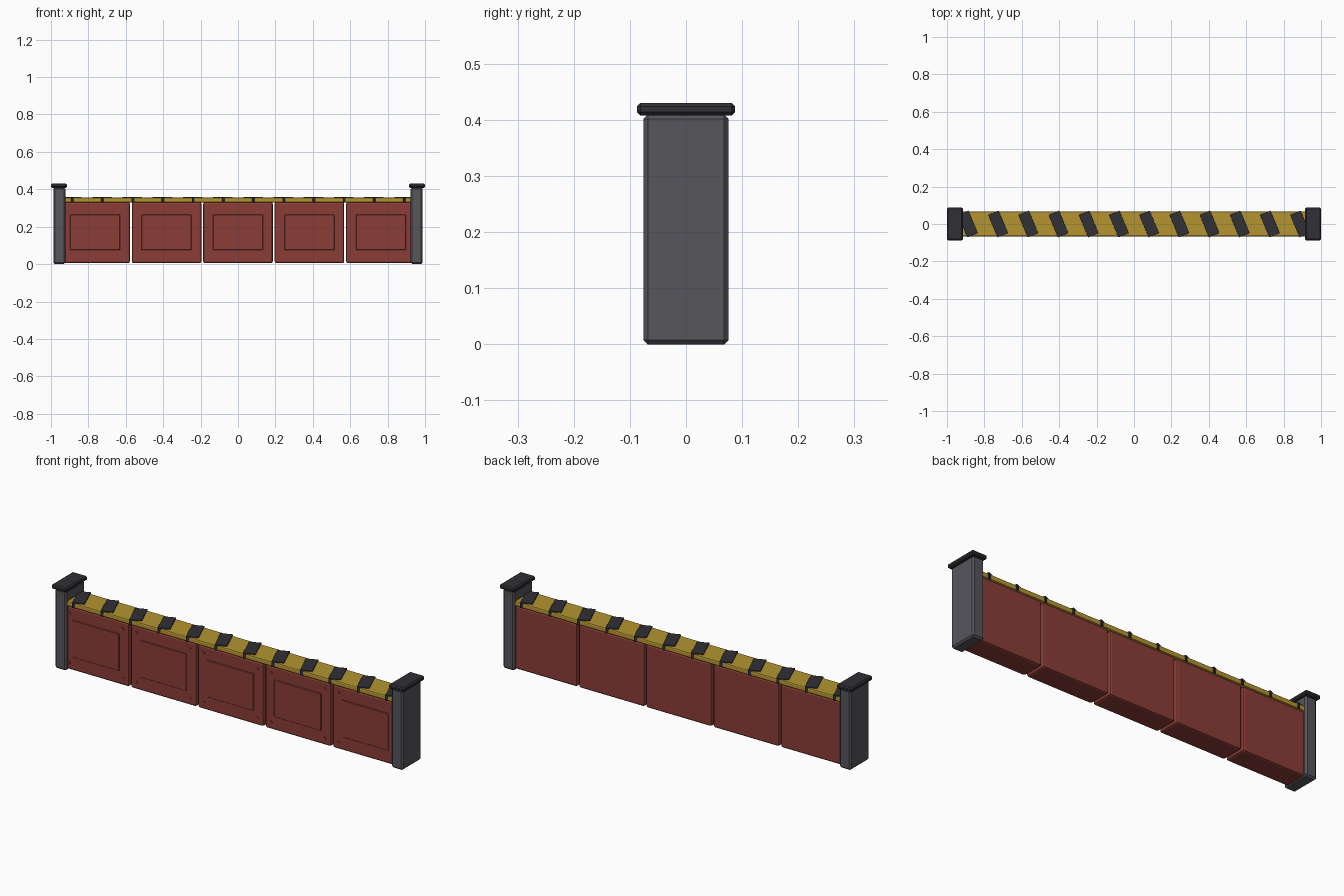
import bpy, math

if "Cube" in bpy.data.objects:
    bpy.data.objects.remove(bpy.data.objects["Cube"])


def material(name, rgb):
    m = bpy.data.materials.new(name)
    m.diffuse_color = (*rgb, 1)
    m.use_nodes = True
    m.node_tree.nodes["Principled BSDF"].inputs["Base Color"].default_value = m.diffuse_color
    return m


RED = material("barrier red", (0.26, 0.048, 0.038))
YELLOW = material("warning yellow", (0.46, 0.30, 0.03))
GREY = material("post grey", (0.092, 0.092, 0.108))
DARK = material("dark metal", (0.030, 0.030, 0.037))


def box(name, lo, hi, mat, bevel=0.0, segments=1, turn=0.0):
    """Bevelled box between two corners, optionally turned about z."""
    bpy.ops.mesh.primitive_cube_add(size=1)
    o = bpy.context.object
    o.name = name
    size = [b - a for a, b in zip(lo, hi)]
    for v in o.data.vertices:
        v.co = [c * s for c, s in zip(v.co, size)]
    o.location = [(a + b) / 2 for a, b in zip(lo, hi)]
    o.rotation_euler.z = turn
    o.data.materials.append(mat)
    if bevel:
        mod = o.modifiers.new("bevel", 'BEVEL')
        mod.width = bevel
        mod.segments = segments
    return o


# End posts with caps
for side, s in (("left", -1), ("right", 1)):
    c = s * 0.955
    box(side + "_post", (c - 0.032, -0.076, 0), (c + 0.032, 0.076, 0.41), GREY, 0.008)
    c = s * 0.9575
    box(side + "_post_cap", (c - 0.0425, -0.0875, 0.408), (c + 0.0425, 0.0875, 0.43), DARK, 0.006)

# Five wall panels, each with a raised front plate and corner rivets
for i in range(5):
    c = (i - 2) * 0.382
    n = str(i + 1)
    box("panel_" + n, (c - 0.186, -0.06, 0.005), (c + 0.186, 0.06, 0.332), RED, 0.01, 2)
    box("panel_plate_" + n, (c - 0.133, -0.064, 0.075), (c + 0.133, -0.058, 0.265), RED, 0.002)
    for dx in (-0.152, 0.152):
        for z in (0.042, 0.295):
            bpy.ops.mesh.primitive_cylinder_add(
                vertices=10, radius=0.007, depth=0.008,
                location=(c + dx, -0.060, z), rotation=(math.pi / 2, 0, 0))
            rivet = bpy.context.object
            rivet.name = "rivet_" + n
            rivet.data.materials.append(RED)

# Top rail with slanted warning stripes
box("top_rail", (-0.93, -0.066, 0.33), (0.93, 0.066, 0.356), YELLOW, 0.006, 2)
for i in range(12):
    c = (i - 5.5) * 0.1615
    box("warning_stripe_" + str(i + 1), (c - 0.03, -0.065, 0.331), (c + 0.03, 0.065, 0.36),
        DARK, 0.001, 1, math.radians(22.6))
